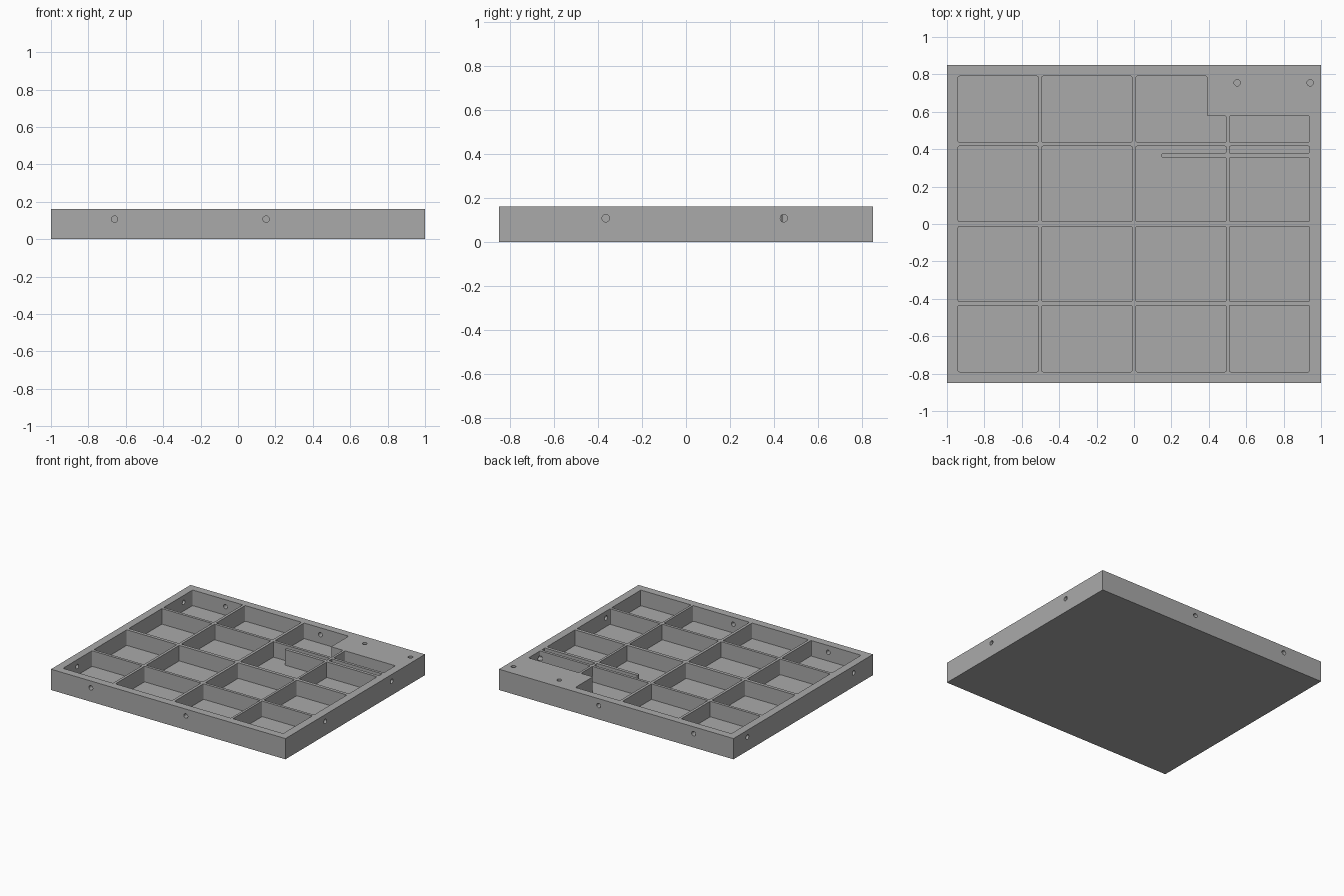
import bpy
import bmesh
from mathutils import Matrix, Vector

if "Cube" in bpy.data.objects:
    bpy.data.objects.remove(bpy.data.objects["Cube"], do_unlink=True)

W, D, H = 1.0, 0.85, 0.16      # half width, half depth, height
FLOOR = 0.04                   # floor thickness
HOLE_Z, HOLE_R = 0.107, 0.017

grey = bpy.data.materials.new("plain grey")
grey.use_nodes = True
colour = (0.4, 0.4, 0.4, 1)
grey.diffuse_color = colour
grey.node_tree.nodes["Principled BSDF"].inputs["Base Color"].default_value = colour


def make_object(name, bm):
    bmesh.ops.recalc_face_normals(bm, faces=bm.faces)
    mesh = bpy.data.meshes.new(name)
    bm.to_mesh(mesh)
    bm.free()
    mesh.materials.append(grey)
    obj = bpy.data.objects.new(name, mesh)
    bpy.context.collection.objects.link(obj)
    return obj


def add_prism(bm, outline, z0, z1, corner=0):
    """Extrude an outline upward, with optionally rounded upright edges."""
    base = bm.faces.new([bm.verts.new((x, y, z0)) for x, y in outline])
    ext = bmesh.ops.extrude_face_region(bm, geom=[base])["geom"]
    top = [v for v in ext if isinstance(v, bmesh.types.BMVert)]
    bmesh.ops.translate(bm, verts=top, vec=(0, 0, z1 - z0))
    if corner:
        uprights = [e for v in top for e in v.link_edges
                    if abs(e.verts[0].co.z - e.verts[1].co.z) > 0.01]
        bmesh.ops.bevel(bm, geom=uprights, offset=corner, segments=3,
                        profile=0.5, affect="EDGES")


def box(x0, x1, y0, y1):
    return [(x0, y0), (x1, y0), (x1, y1), (x0, y1)]


def add_hole(bm, centre, axis, length):
    turn = Vector((0, 0, 1)).rotation_difference(Vector(axis)).to_matrix().to_4x4()
    bmesh.ops.create_cone(bm, cap_ends=True, segments=20, radius1=HOLE_R,
                          radius2=HOLE_R, depth=length,
                          matrix=Matrix.Translation(centre) @ turn)


def carve(body, cutter):
    cutter.hide_render = True
    mod = body.modifiers.new("carve", "BOOLEAN")
    mod.operation = "DIFFERENCE"
    mod.solver = "EXACT"
    mod.object = cutter
    bpy.context.view_layer.objects.active = body
    bpy.ops.object.modifier_apply(modifier=mod.name)
    bpy.data.objects.remove(cutter, do_unlink=True)


# Solid tray block
bm = bmesh.new()
add_prism(bm, box(-W, W, -D, D), 0, H)
tray = make_object("compartment_tray", bm)

# Compartment outlines: a four by four grid with special cells at back left
cols = [(-0.94, -0.513), (-0.492, -0.011), (0.011, 0.492), (0.51, 0.938)]
rows = [(-0.79, -0.435), (-0.414, -0.013), (0.013, 0.416), (0.437, 0.79)]
outlines = [box(*c, *r) for i, c in enumerate(cols) for j, r in enumerate(rows)
            if i < 2 or j < 2]
(cx0, cx1), (dx0, dx1) = cols[2:]
(ry0, ry1), (sy0, sy1) = rows[2:]
step_x, step_y = 0.39, 0.577           # solid corner block
fin_x, fin_y0, fin_y1 = 0.148, 0.354, 0.379   # thin divider fin
outlines += [
    # cell notched by the corner block
    [(cx0, sy0), (cx1, sy0), (cx1, step_y), (step_x, step_y), (step_x, sy1), (cx0, sy1)],
    box(dx0, dx1, sy0, step_y),
    # cell with the fin reaching in
    [(cx0, ry0), (cx1, ry0), (cx1, fin_y0), (fin_x, fin_y0),
     (fin_x, fin_y1), (cx1, fin_y1), (cx1, ry1), (cx0, ry1)],
    box(dx0, dx1, ry0, fin_y0),
    box(dx0, dx1, fin_y1, ry1),
]
bm = bmesh.new()
for outline in outlines:
    add_prism(bm, outline, FLOOR, H + 0.1, corner=0.006)
carve(tray, make_object("pocket_cutter", bm))

# Screw holes through the outer walls and down into the corner block
bm = bmesh.new()
for x in (-0.66, 0.15):
    for y in (-D, D):
        add_hole(bm, (x, y, HOLE_Z), (0, 1, 0), 0.16)
for x, ys in ((W, (-0.365, 0.445)), (-W, (-0.615, 0.68))):
    for y in ys:
        add_hole(bm, (x, y, HOLE_Z), (1, 0, 0), 0.16)
for x in (0.552, 0.942):
    add_hole(bm, (x, 0.755, H), (0, 0, 1), 0.2)
carve(tray, make_object("hole_cutter", bm))
